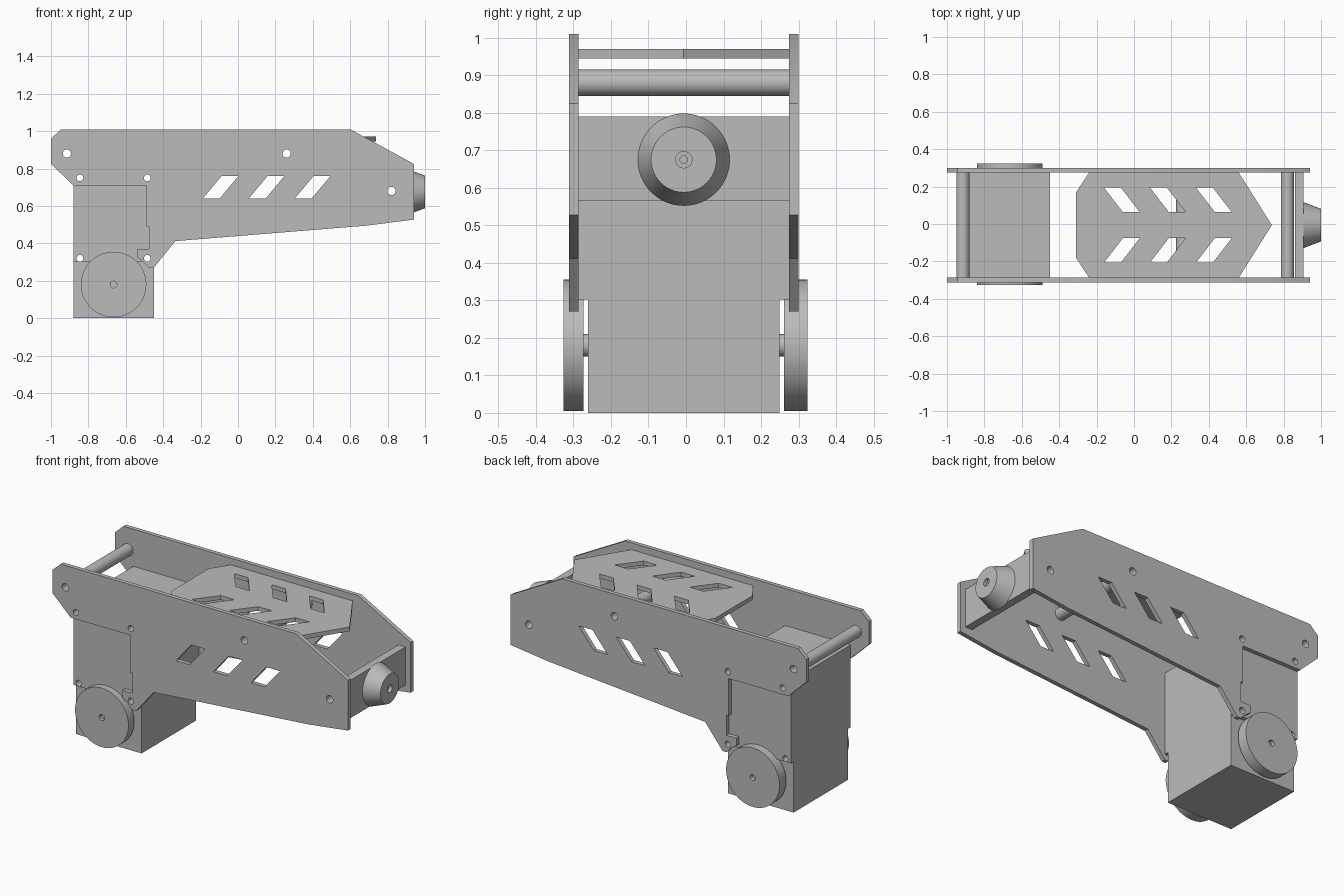
import bpy, bmesh
from math import cos, sin, tau, radians
from mathutils import Matrix

if "Cube" in bpy.data.objects:
    bpy.data.objects.remove(bpy.data.objects["Cube"])

GREY = (0.5, 0.5, 0.5, 1)
mat = bpy.data.materials.new("plain grey")
mat.use_nodes = True
mat.diffuse_color = GREY
mat.node_tree.nodes["Principled BSDF"].inputs["Base Color"].default_value = GREY

MID = -0.006            # centre plane across the width
INNER, OUTER = 0.281, 0.306


def place(axis, a, b, d):
    return {"x": (d, a, b), "y": (a, d, b), "z": (a, b, d)}[axis]


def circle(a, b, r, n=48):
    return [(a + r * cos(tau * i / n), b + r * sin(tau * i / n)) for i in range(n)]


def rect(a0, b0, a1, b1):
    return [(a0, b0), (a1, b0), (a1, b1), (a0, b1)]


def slant(a, b, da, db, width=0.09):
    """Parallelogram slot starting at a, b and leaning by da over db."""
    return [(a, b), (a + width, b), (a + width + da, b + db), (a + da, b + db)]


def finish(name, bm):
    bmesh.ops.recalc_face_normals(bm, faces=bm.faces)
    mesh = bpy.data.meshes.new(name)
    bm.to_mesh(mesh)
    bm.free()
    mesh.materials.append(mat)
    obj = bpy.data.objects.new(name, mesh)
    bpy.context.collection.objects.link(obj)
    return obj


def prism(name, outlines, axis, lo, hi):
    """Extrude one or more outlines along an axis."""
    bm = bmesh.new()
    for pts in outlines:
        face = bm.faces.new([bm.verts.new(place(axis, a, b, lo)) for a, b in pts])
        top = bmesh.ops.extrude_face_region(bm, geom=[face])["geom"]
        moved = [g for g in top if isinstance(g, bmesh.types.BMVert)]
        bmesh.ops.translate(bm, verts=moved, vec=place(axis, 0, 0, hi - lo))
    # the starting face must stay as the closing cap
    bmesh.ops.holes_fill(bm, edges=[e for e in bm.edges if e.is_boundary])
    return finish(name, bm)


def select(obj):
    bpy.ops.object.select_all(action="DESELECT")
    obj.select_set(True)
    bpy.context.view_layer.objects.active = obj


def cut(obj, outlines, axis, lo, hi):
    cutter = prism("cutter", outlines, axis, lo, hi)
    cutter.hide_render = True
    mod = obj.modifiers.new("holes", "BOOLEAN")
    mod.operation, mod.solver, mod.object = "DIFFERENCE", "EXACT", cutter
    select(obj)
    bpy.ops.object.modifier_apply(modifier=mod.name)
    bpy.data.objects.remove(cutter)


def smooth(obj):
    select(obj)
    bpy.ops.object.shade_smooth_by_angle(angle=radians(30))


# Hole layout shared by plates, rods and the drive block
rods = {"rear_rod": (-0.915, 0.88), "middle_rod": (0.26, 0.88), "front_rod": (0.82, 0.68)}
rod_holes = [circle(x, z, 0.022, 24) for x, z in rods.values()]
bolt_holes = [circle(x, z, 0.018, 24) for x in (-0.845, -0.485) for z in (0.32, 0.75)]
pitch = 0.246

# Side plates with a stepped notch around the drive block
plate = [(-1, 0.96), (-0.945, 1.01), (0.6, 1.01), (0.94, 0.825), (0.94, 0.527),
         (0.69, 0.495), (-0.335, 0.412), (-0.45, 0.27), (-0.475, 0.27), (-0.51, 0.305),
         (-0.54, 0.325), (-0.54, 0.37), (-0.475, 0.37), (-0.475, 0.49), (-0.49, 0.49),
         (-0.49, 0.71), (-0.88, 0.71), (-1, 0.825)]
side_slots = [slant(-0.188 + i * pitch, 0.64, 0.1, 0.12) for i in range(3)]
for name, s in (("right_side_plate", -1), ("left_side_plate", 1)):
    lo, hi = sorted((MID + s * INNER, MID + s * OUTER))
    side = prism(name, [plate], "y", lo, hi)
    cut(side, side_slots + rod_holes + bolt_holes, "y", lo - 0.05, hi + 0.05)
    smooth(side)

# Hollow spacer rods
for name, (x, z) in rods.items():
    rod = prism(name, [circle(x, z, 0.035)], "y", MID - INNER, MID + INNER)
    cut(rod, [circle(x, z, 0.022, 24)], "y", -0.4, 0.4)
    smooth(rod)

# Drive block: wide top, narrower foot
half = [(0.255, 0), (0.255, 0.302), (INNER, 0.302), (INNER, 0.79)]
block_profile = [(MID + y, z) for y, z in half] + [(MID - y, z) for y, z in reversed(half)]
block = prism("drive_block", [block_profile], "x", -0.88, -0.45)
cut(block, bolt_holes, "y", -0.4, 0.4)
smooth(block)

# Wheels with a small hub recess
for name, inner, outer in (("right_wheel", -0.273, -0.327), ("left_wheel", 0.261, 0.324)):
    wheel = prism(name, [circle(-0.665, 0.18, 0.175, 64)], "y", *sorted((inner, outer)))
    recess = sorted((outer * 0.93, outer * 1.1))
    cut(wheel, [circle(-0.665, 0.18, 0.018, 24)], "y", *recess)
    smooth(wheel)
    # hub axle joins the wheel to the block
    smooth(prism(name + "_axle", [circle(-0.665, 0.18, 0.03, 24)], "y",
                 *sorted((inner * 0.9, inner * 1.02))))

# Top cover with two rows of slanted slots
cover_half = [(-0.31, 0.175), (-0.24, INNER), (0.56, INNER)]
cover_outline = ([(x, MID + y) for x, y in cover_half] + [(0.737, MID)]
                 + [(x, MID - y) for x, y in reversed(cover_half)])
cover = prism("top_cover", [cover_outline], "z", 0.945, 0.97)
cover_slots = [slant(-0.06 + i * pitch, MID + s * 0.07, -0.1, s * 0.13)
               for i in range(3) for s in (-1, 1)]
cut(cover, cover_slots, "z", 0.9, 1.0)

# Front panel
prism("front_panel", [rect(MID - INNER, 0.565, MID + INNER, 0.79)], "x", 0.86, 0.907)

# Tapered nose with a stepped centre hole
bm = bmesh.new()
bmesh.ops.create_cone(bm, cap_ends=True, segments=64, radius1=0.123, radius2=0.087, depth=0.095,
                      matrix=Matrix.Translation((0.9525, MID, 0.675))
                      @ Matrix.Rotation(radians(90), 4, "Y"))
nose = finish("nose_cone", bm)
cut(nose, [circle(MID, 0.675, 0.022, 24)], "x", 0.98, 1.05)
cut(nose, [circle(MID, 0.675, 0.01, 16)], "x", 0.95, 1.05)
smooth(nose)
